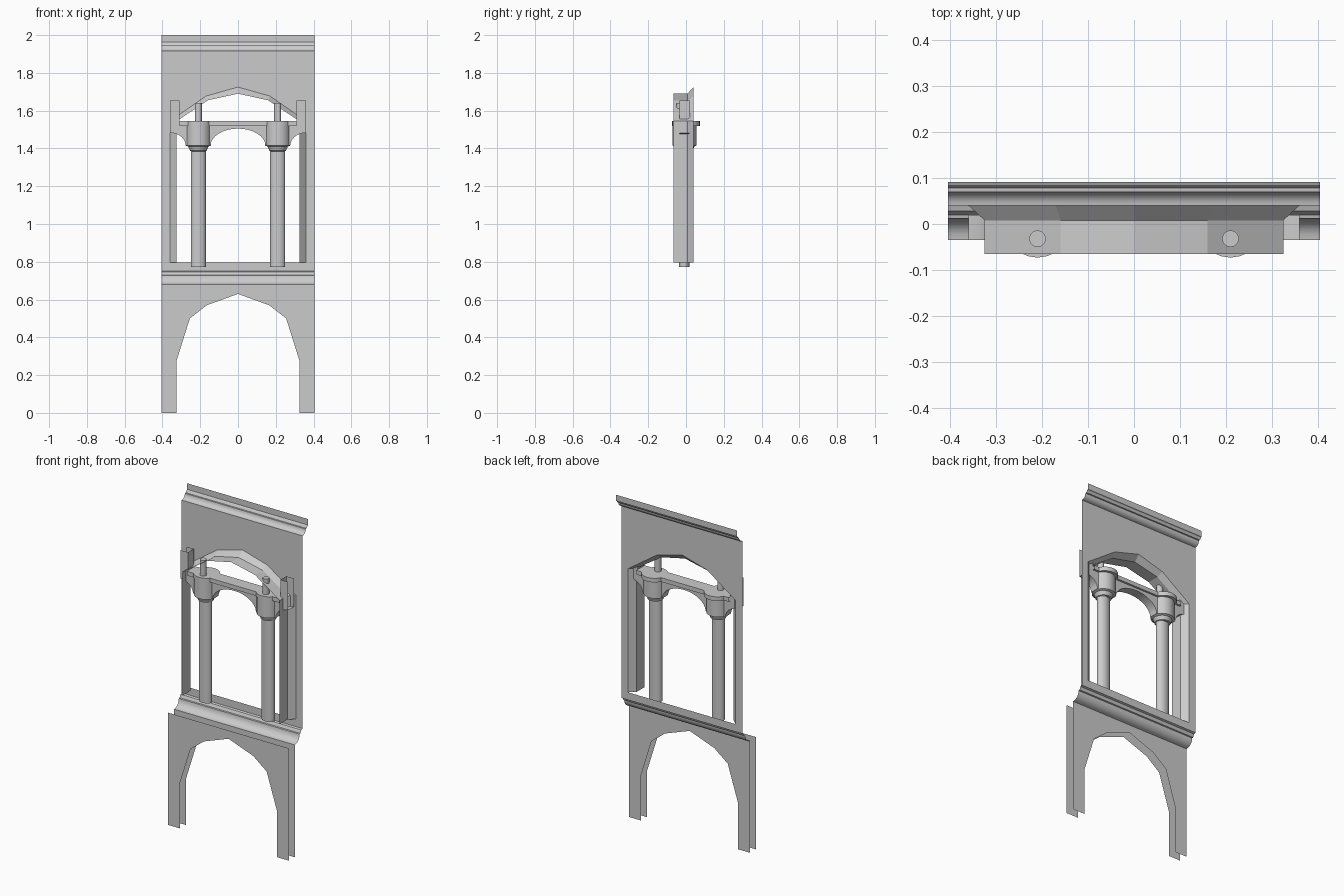
import bpy, bmesh, math
from mathutils import Vector

if "Cube" in bpy.data.objects:
    bpy.data.objects.remove(bpy.data.objects["Cube"])

W = 0.405  # half width of the bay


def make(name, verts, faces, mirror=False, smooth=None):
    me = bpy.data.meshes.new(name)
    me.from_pydata(verts, [], faces)
    bm = bmesh.new()
    bm.from_mesh(me)
    bmesh.ops.remove_doubles(bm, verts=bm.verts, dist=1e-5)
    bmesh.ops.recalc_face_normals(bm, faces=bm.faces)
    bm.to_mesh(me)
    bm.free()
    ob = bpy.data.objects.new(name, me)
    bpy.context.collection.objects.link(ob)
    if mirror:
        m = ob.modifiers.new("mirror", 'MIRROR')
        m.merge_threshold = 1e-4
    if smooth:
        bpy.ops.object.select_all(action='DESELECT')
        bpy.context.view_layer.objects.active = ob
        ob.select_set(True)
        bpy.ops.object.shade_smooth_by_angle(angle=math.radians(smooth))
    return ob


def sheet(name, outline, y):
    """Flat half panel in the xz plane, mirrored across x = 0."""
    return make(name, [(x, y, z) for x, z in outline], [list(range(len(outline)))], True)


def loft(name, rows, mirror=False, closed=False, smooth=None):
    """Skin a list of equally long point rows."""
    n = len(rows[0])
    faces = []
    for i in range(len(rows) - 1):
        for j in range(n if closed else n - 1):
            k = (j + 1) % n
            faces.append([i * n + j, i * n + k, (i + 1) * n + k, (i + 1) * n + j])
    return make(name, [p for r in rows for p in r], faces, mirror, smooth)


def lathe(name, profile, x, y, sx=1.0, sy=1.0, sides=24):
    rows = [[(x + sx * r * math.cos(2 * math.pi * i / sides),
              y + sy * r * math.sin(2 * math.pi * i / sides), z)
             for i in range(sides)] for r, z in profile]
    return loft(name, rows, closed=True, smooth=35)


def arc(cx, cz, rx, rz, a0, a1, n):
    return [(cx + rx * math.cos(math.radians(a0 + (a1 - a0) * i / n)),
             cz + rz * math.sin(math.radians(a0 + (a1 - a0) * i / n))) for i in range(n + 1)]


# Lower arcade: two parallel thin walls with the same pointed arch
low = [(0.325, 0), (W, 0), (W, 0.68), (0, 0.68), (0, 0.63), (0.165, 0.57),
       (0.255, 0.50), (0.325, 0.277)]
sheet("lower_arch_front", low, -0.09)
sheet("lower_arch_rear", low, -0.035)

# Upper wall with the big opening
sheet("upper_wall", [(W, 0.75), (W, 1.917), (0, 1.917), (0, 1.725), (0.17, 1.677),
                     (0.36, 1.545), (0.36, 0.796), (0, 0.796), (0, 0.75)], 0.04)

# Splayed jamb and arch soffit of the opening
outer = [(0.36, 0.796), (0.36, 1.545), (0.17, 1.677), (0, 1.725)]
inner = [(0.325, 0.796), (0.325, 1.545), (0.16, 1.655), (0, 1.69)]
loft("opening_reveal", [[(x, 0.04, z) for x, z in outer],
                        [(x, 0.008, z) for x, z in inner],
                        [(x, -0.065, z) for x, z in inner]], mirror=True)

# String course and top cornice: open mouldings leaning back
string = arc(-0.035, 0.727, 0.047, 0.047, -90, 0, 6) + [
    (0.020, 0.729), (0.028, 0.746), (0.04, 0.75)]
cornice = arc(0.04, 1.947, 0.03, 0.03, -90, 0, 6) + [
    (0.078, 1.948), (0.085, 1.960), (0.091, 1.963), (0.091, 2.0)]
for name, prof in (("string_course", string), ("top_cornice", cornice)):
    loft(name, [[(s * W, y, z) for y, z in prof] for s in (-1, 1)], smooth=25)

# Tracery bar: small arches between the capitals, with upstands at the ends
YF, YB = -0.035, 0.02
mid = arc(0, 1.415, 0.145, 0.09, 90, 0, 8)
side = arc(0.36, 1.415, 0.083, 0.068, 180, 90, 6)
under = mid + side
outline = under + [(0.36, 1.655), (0.31, 1.655), (0.31, 1.545), (0, 1.545)]
sheet("tracery_front", outline, YF)
sheet("tracery_back", outline, YB)
loft("tracery_soffit", [[(x, y, z) for x, z in under] for y in (YF, YB)],
     mirror=True, smooth=35)
loft("tracery_top", [[(x, y, 1.545) for x in (0, 0.31)] for y in (YF, YB)], mirror=True)
loft("tracery_end", [[(0.31, y, z) for z in (1.545, 1.655)] for y in (YF, YB)], mirror=True)

# Projecting fillet along the top of the bar
for y0, y1, part in ((YF, YF - 0.012, "front"), (YB, YB + 0.012, "back")):
    loft("bar_fillet_" + part, [[(x, y, z) for x in (0, 0.31)] for y, z in
                                ((y0, 1.52), (y1, 1.52), (y1, 1.545), (y0, 1.545))],
         mirror=True)

# Columns, capitals, abaci and upper colonnettes
for s, tag in ((-1, "left"), (1, "right")):
    x = s * 0.21
    lathe("column_" + tag, [(0.0, 0.772), (0.04, 0.772), (0.04, 1.39)], x, -0.01, 1, 0.7)
    lathe("capital_" + tag, [(0.038, 1.385), (0.045, 1.388), (0.046, 1.396), (0.051, 1.402),
                             (0.053, 1.41), (0.066, 1.415), (0.066, 1.52)],
          x, -0.008, 1, 0.96)
    lathe("abacus_" + tag, [(0.05, 1.52), (0.073, 1.52), (0.073, 1.545), (0.0, 1.545)],
          x, 0.0, 1.0, 1.0)
    lathe("colonnette_" + tag, [(0.0185, 1.545), (0.0185, 1.64), (0.0, 1.64)],
          x, -0.032, sides=12)
